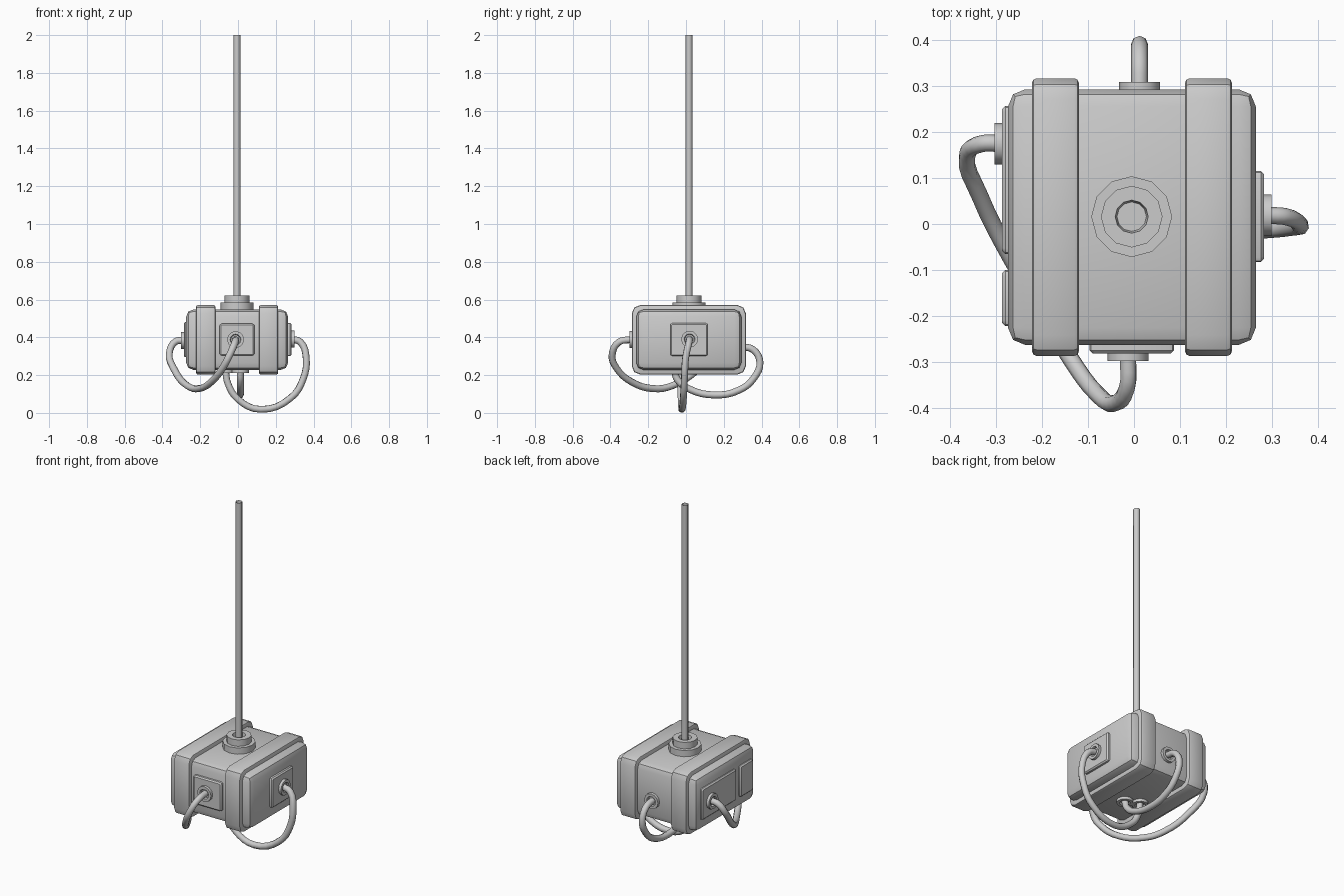
import bpy, bmesh, math
from mathutils import Vector

if "Cube" in bpy.data.objects:
    bpy.data.objects.remove(bpy.data.objects["Cube"])


def finish(name, bm):
    bmesh.ops.recalc_face_normals(bm, faces=bm.faces)
    mesh = bpy.data.meshes.new(name)
    bm.to_mesh(mesh)
    bm.free()
    obj = bpy.data.objects.new(name, mesh)
    bpy.context.collection.objects.link(obj)
    bpy.ops.object.select_all(action='DESELECT')
    obj.select_set(True)
    bpy.context.view_layer.objects.active = obj
    bpy.ops.object.shade_smooth_by_angle(angle=math.radians(40))
    return obj


def box(name, lo, hi, bevel, axis=None, corner=0.0, segments=2):
    """Bevelled box; 'corner' first rounds the edges running along 'axis'."""
    lo, hi = Vector(lo), Vector(hi)
    bm = bmesh.new()
    bmesh.ops.create_cube(bm, size=1)
    for v in bm.verts:
        v.co = Vector([(lo[i] + hi[i]) / 2 + v.co[i] * (hi[i] - lo[i]) for i in range(3)])
    edges = list(bm.edges)
    if axis is not None:
        along = [e for e in bm.edges
                 if abs((e.verts[0].co - e.verts[1].co).normalized()[axis]) > 0.9]
        bmesh.ops.bevel(bm, geom=along, offset=corner, segments=2, profile=0.5, affect='EDGES')
        # rims of the two end faces
        edges = [e for e in bm.edges
                 if abs(e.verts[0].co[axis] - e.verts[1].co[axis]) < 1e-5]
    bmesh.ops.bevel(bm, geom=edges, offset=bevel, segments=segments, profile=0.5, affect='EDGES')
    return finish(name, bm)


def lathe(name, profile, origin, direction, steps=12):
    """Spin a (radius, height) profile and point it along a direction."""
    bm = bmesh.new()
    verts = [bm.verts.new((r, 0, h)) for r, h in profile]
    edges = [bm.edges.new(p) for p in zip(verts, verts[1:])]
    bmesh.ops.spin(bm, geom=verts + edges, cent=(0, 0, 0), axis=(0, 0, 1),
                   angle=2 * math.pi, steps=steps)
    bmesh.ops.remove_doubles(bm, verts=bm.verts, dist=1e-5)
    rot = Vector((0, 0, 1)).rotation_difference(Vector(direction)).to_matrix()
    for v in bm.verts:
        v.co = rot @ v.co + Vector(origin)
    return finish(name, bm)


def tube(name, points, radius, smooth=True):
    """Round cable through a few points, open at both ends."""
    curve = bpy.data.curves.new(name, 'CURVE')
    curve.dimensions = '3D'
    curve.bevel_depth = radius
    curve.bevel_resolution = 2
    curve.resolution_u = 4
    spline = curve.splines.new('BEZIER')
    spline.bezier_points.add(len(points) - 1)
    for bp, co in zip(spline.bezier_points, points):
        bp.co = co
        bp.handle_left_type = bp.handle_right_type = 'AUTO' if smooth else 'VECTOR'
    obj = bpy.data.objects.new(name, curve)
    bpy.context.collection.objects.link(obj)
    return obj


# main housing and its two straps
box("housing", (-.274, -.263, .228), (.265, .293, .547), .037)
for name, x0 in (("left_strap", -.222), ("right_strap", .111)):
    box(name, (x0, -.287, .203), (x0 + .102, .317, .571), .01, axis=0, corner=.045)

# raised cover plates
box("front_plate", (-.097, -.282, .303), (.087, -.255, .472), .007, axis=1, corner=.01, segments=1)
box("right_plate", (.255, -.083, .300), (.283, .115, .476), .007, axis=0, corner=.01, segments=1)
box("left_plate_long", (-.287, -.065, .295), (-.265, .257, .48), .007, axis=0, corner=.012, segments=1)
box("left_plate_short", (-.287, -.222, .295), (-.265, -.100, .48), .007, axis=0, corner=.012, segments=1)

# cable sockets
socket = [(.045, -.005), (.045, .016), (.029, .016), (.025, .004), (0, .004)]
for name, pos, direction in (
        ("front_socket", (-.013, -.282, .388), (0, -1, 0)),
        ("right_socket", (.283, .019, .390), (1, 0, 0)),
        ("left_socket", (-.287, .175, .383), (-1, 0, 0)),
        ("back_socket", (.012, .293, .350), (0, 1, 0)),
        ("bottom_socket_a", (.012, -.062, .228), (0, 0, -1)),
        ("bottom_socket_b", (-.066, .012 - .04, .228), (0, 0, -1))):
    lathe(name, socket, pos, direction)

# stepped collar and hanging rod
lathe("rod_collar", [(.088, -.01), (.088, .037), (.067, .037), (.067, .075),
                     (.036, .075), (.032, .05), (0, .05)], (-.005, .016, .547), (0, 0, 1))
tube("hanging_rod", [(-.005, .016, .59), (-.005, .016, 2)], .0185, smooth=False)

# looping cables
tube("left_to_front_cable", [
    (-.29, .175, .383), (-.33, .175, .378), (-.363, .15, .32), (-.335, .06, .225),
    (-.27, -.07, .145), (-.21, -.17, .128), (-.14, -.29, .165), (-.08, -.37, .24),
    (-.045, -.391, .305), (-.015, -.355, .375), (-.013, -.285, .388)], .0185)
tube("right_to_bottom_cable", [
    (.285, .019, .390), (.33, .016, .375), (.361, -.002, .29), (.345, -.008, .18),
    (.28, -.014, .080), (.12, -.022, .0187), (0, -.026, .072), (-.055, -.028, .16),
    (-.066, -.028, .226)], .0185)
tube("back_to_bottom_cable", [
    (.012, .295, .350), (.012, .355, .335), (.012, .391, .27), (.012, .36, .185),
    (.012, .28, .12), (.012, .15, .095), (.012, .02, .125), (.012, -.045, .175),
    (.012, -.062, .226)], .0185)
